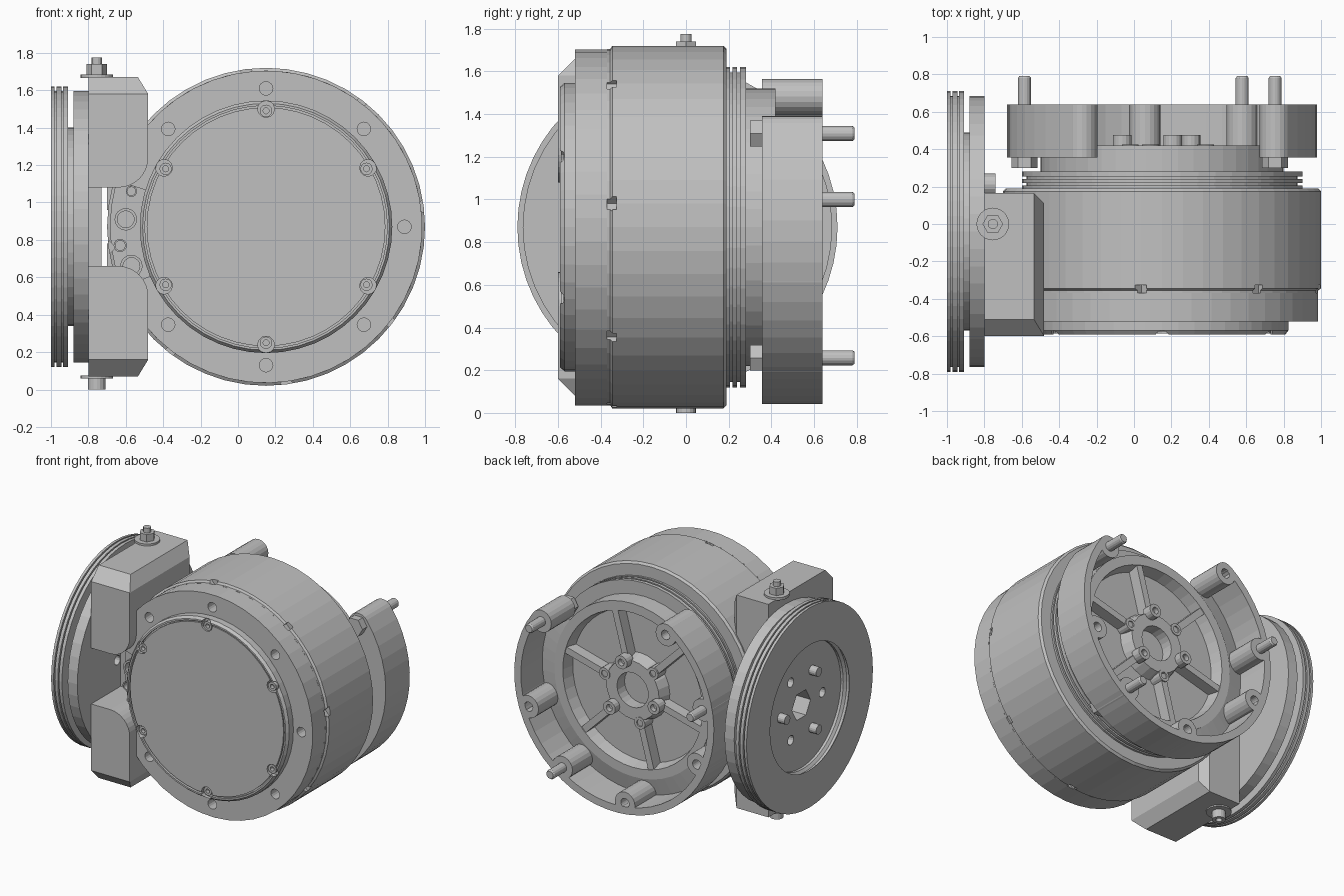
import bpy, bmesh, math
from mathutils import Vector

if "Cube" in bpy.data.objects:
    bpy.data.objects.remove(bpy.data.objects["Cube"])

CX, CZ = 0.15, 0.87          # drum axis (runs along y)
WY = -0.04                   # side wheel axis (runs along x)
metal = bpy.data.materials.new("grey_metal")
metal.diffuse_color = (0.53, 0.53, 0.53, 1)
metal.use_nodes = True
metal.node_tree.nodes["Principled BSDF"].inputs["Base Color"].default_value = metal.diffuse_color


def finish(name, bm):
    bmesh.ops.remove_doubles(bm, verts=bm.verts, dist=1e-5)
    bmesh.ops.recalc_face_normals(bm, faces=bm.faces)
    me = bpy.data.meshes.new(name)
    bm.to_mesh(me)
    bm.free()
    me.materials.append(metal)
    ob = bpy.data.objects.new(name, me)
    bpy.context.collection.objects.link(ob)
    return ob


def lathe(name, prof, axis='y', c=(CX, 0, CZ), n=40, a0=0, a1=360, bm=None):
    """Spin a closed (radius, height) profile round an axis, fully or over an arc."""
    own = bm is None
    bm = bm or bmesh.new()
    full = abs(a1 - a0) >= 360
    rings = []
    for i in range(n if full else n + 1):
        a = math.radians(a0 + (a1 - a0) * i / n)
        ring = []
        for r, h in prof:
            u, v = r * math.cos(a), r * math.sin(a)
            p = {'x': (h, u, v), 'y': (u, h, v), 'z': (u, v, h)}[axis]
            ring.append(bm.verts.new(Vector(p) + Vector(c)))
        rings.append(ring)
    m = len(prof)
    for i in range(n):
        p, q = rings[i], rings[(i + 1) % len(rings)]
        for k in range(m):
            l = (k + 1) % m
            if prof[k][0] == 0 and prof[l][0] == 0:
                continue
            if prof[k][0] == 0:
                bm.faces.new((p[k], p[l], q[l]))
            elif prof[l][0] == 0:
                bm.faces.new((p[k], p[l], q[k]))
            else:
                bm.faces.new((p[k], p[l], q[l], q[k]))
    if not full:
        bm.faces.new(rings[0])
        bm.faces.new(rings[-1])
    return finish(name, bm) if own else None


def rod(r, h0, h1):
    return [(0, h0), (r, h0), (r, h1), (0, h1)]


def tube(ri, ro, h0, h1):
    return [(ri, h0), (ro, h0), (ro, h1), (ri, h1)]


def polar(R, deg, y=0):
    a = math.radians(deg)
    return (CX + R * math.cos(a), y, CZ + R * math.sin(a))


def wheel_pos(R, deg):
    a = math.radians(deg)
    return (0, WY + R * math.cos(a), CZ + R * math.sin(a))


def cut(ob, specs):
    """Subtract a set of rods: (profile, axis, centre, sides)."""
    bm = bmesh.new()
    for prof, axis, c, n in specs:
        lathe("", prof, axis, c, n, bm=bm)
    cutter = finish("cutter", bm)
    cutter.hide_render = True
    mod = ob.modifiers.new("cut", 'BOOLEAN')
    mod.object, mod.operation, mod.solver = cutter, 'DIFFERENCE', 'EXACT'
    bpy.context.view_layer.objects.active = ob
    bpy.ops.object.modifier_apply(modifier=mod.name)
    bpy.data.objects.remove(cutter)


def box(name, lo, hi, rot=0):
    bm = bmesh.new()
    bmesh.ops.create_cube(bm, size=1)
    for v in bm.verts:
        v.co = Vector([l + (h - l) * (t + 0.5) for l, h, t in zip(lo, hi, v.co)])
        x, z, a = v.co.x, v.co.z, math.radians(rot)
        if rot is not None and name == "spoke":
            v.co.x = CX + x * math.cos(a) - z * math.sin(a)
            v.co.z = CZ + x * math.sin(a) + z * math.cos(a)
    return finish(name, bm)


# Drum body with rim notches
drum = lathe("drum_body", [(0, -.37), (.835, -.37), (.835, -.355), (.85, -.345),
                           (.85, .175), (.835, .19), (0, .19)], n=48)
cut(drum, [(rod(.035, -.375, -.325), 'y', polar(.845, 7.5 + 45 * i), 4) for i in range(8)])

# Front flange, open on the bracket side, with bolt holes
flange = lathe("front_flange", tube(.60, .835, -.52, -.369), n=42, a0=-157, a1=163)
cut(flange, [(rod(.036, -.6, -.40), 'y', polar(.74, a), 16)
             for a in (0, 45, 90, 135, 225, 270, 315)])

# Front cover: rim, face disc and screws in notches
rim = lathe("cover_rim", [(0, -.36), (.675, -.36), (.675, -.57), (.66, -.59),
                          (.648, -.59), (.648, -.57), (0, -.57)], n=48)
disc = lathe("cover_disc", rod(.638, -.571, -.585), n=48)
angles = [30 + 60 * i for i in range(6)]
for part in (rim, disc):
    cut(part, [(rod(.045, -.7, -.545), 'y', polar(.63, a), 12) for a in angles])
for a in angles:
    lathe("cover_screw", tube(.016, .033, -.575, -.54), c=polar(.62, a), n=12)

# Port rings seen in the flange opening
for x, z, r in ((-.60, .91, .06), (-.63, .77, .035), (-.57, .66, .06), (-.57, 1.06, .03)):
    lathe("port_ring", tube(r * .75, r, -.42, -.36), c=(x, 0, z), n=16)

# Grooved ring behind the drum
lathe("grooved_ring", [(0, .18), (.75, .18), (.75, .205), (.725, .205), (.725, .218),
                       (.75, .218), (.75, .24), (.725, .24), (.725, .253), (.75, .253),
                       (.75, .28), (0, .28)], n=48)

# Rear hub: pocketed disc with spokes and a centre boss
lathe("rear_hub", [(0, .27), (.65, .27), (.65, .42), (.58, .42), (.56, .33), (0, .33)], n=48)
lathe("hub_boss", [(.13, .32), (.25, .32), (.22, .42), (.13, .42)], n=24)
for i in range(6):
    box("spoke", (.2, .32, -.025), (.58, .415, .025), 15 + 60 * i)
for a in (75, 195, 315):
    lathe("hub_screw", tube(.025, .05, .40, .475), c=polar(.22, a), n=16)
    lathe("hub_socket", rod(.026, .40, .44), c=polar(.22, a), n=6)
    lathe("hub_eyelet", tube(.025, .045, .33, .425), c=polar(.24, a + 60), n=16)

# Rear housing: open arc wall, sloping floor and bolt lugs
lathe("housing_wall", tube(.775, .83, .355, .64), n=40, a0=-235, a1=36)
lathe("housing_floor", [(.63, .355), (.80, .355), (.80, .38), (.63, .42)],
      n=40, a0=-235, a1=36)
bolted = (36, -55, 170)
for a in (36, -18, -55, -97, -157, 170, 125):
    inner = 0 if a in bolted else .035
    prof = rod(.083, .355, .64) if a in bolted else tube(inner, .083, .355, .64)
    lathe("housing_lug", prof, c=polar(.747, a), n=20)
    if a in bolted:
        lathe("stud", [(0, .6), (.035, .6), (.035, .78), (.028, .79), (0, .79)],
              c=polar(.747, a), n=16)
        lathe("stud_head", rod(.07, .30, .356), c=polar(.747, a), n=6)
    else:
        lathe("lug_hole_floor", rod(.04, .36, .50), c=polar(.747, a), n=12)

# Side wheel: grooved rim, backing plate and mounting disc
lathe("wheel_rim", [(.47, -1), (.75, -1), (.75, -.98), (.725, -.98), (.725, -.97),
                    (.75, -.97), (.75, -.945), (.725, -.945), (.725, -.935), (.75, -.935),
                    (.75, -.91), (.47, -.91), (.47, -.95), (.49, -.965), (.49, -.985)],
      'x', (0, WY, CZ), 56)
plate = lathe("wheel_plate", rod(.53, -.93, -.87), 'x', (0, WY, CZ), 48)
mount = lathe("mount_disc", rod(.725, -.88, -.80), 'x', (0, WY, CZ), 48)
for part in (plate, mount):
    cut(part, [(rod(.11, -1.1, -.7), 'x', (0, WY, CZ), 6)] +
        [(rod(.035, -1.1, -.7), 'x', wheel_pos(.25, a), 14) for a in (60, 180, 300)])
for a in (0, 120, 240):
    lathe("wheel_bolt", rod(.035, -.99, -.80), 'x', wheel_pos(.25, a), 16)
    lathe("wheel_bolt_head", rod(.06, -.81, -.74), 'x', wheel_pos(.25, a), 16)

# Bracket arms: rounded profile extruded along y, with chamfered edges
for name, s in (("upper_bracket", 1), ("lower_bracket", -1)):
    pts = [(-.80, .80), (-.80, .21)]
    pts += [(-.64 + .16 * math.sin(t), .37 - .16 * math.cos(t))
            for t in (math.pi / 16 * i for i in range(9))]
    pts += [(-.48, .71), (-.535, .80)]
    bm = bmesh.new()
    face = bm.faces.new([bm.verts.new((x, -.60, CZ + s * z)) for x, z in pts])
    ext = bmesh.ops.extrude_face_region(bm, geom=[face])
    for v in ext['geom']:
        if isinstance(v, bmesh.types.BMVert):
            v.co.y = .165
    for co, no in (((0, -.60, CZ + s * .71), (0, -1, s)),
                   ((-.48, .11, 0), (1, 1, 0))):
        bmesh.ops.bisect_plane(bm, geom=bm.verts[:] + bm.edges[:] + bm.faces[:],
                               plane_co=co, plane_no=no, clear_outer=True)
        bmesh.ops.holes_fill(bm, edges=[e for e in bm.edges if e.is_boundary])
    finish(name, bm)
box("bracket_web", (-.80, -.25, .62), (-.73, .15, 1.12))
for z in (.62, 1.12):
    box("bracket_bridge", (-.70, -.30, z - .16), (-.40, .15, z + .16))

# Vertical bracket bolt: washers, nut, stud and lower head
pin = (-.755, 0, 0)
lathe("top_washer", rod(.087, 1.665, 1.685), 'z', pin, 24)
lathe("top_nut", rod(.055, 1.68, 1.74), 'z', pin, 6)
lathe("top_stud", rod(.027, 1.70, 1.775), 'z', pin, 14)
lathe("bottom_washer", rod(.087, .06, .075), 'z', pin, 24)
lathe("bottom_head", tube(.022, .047, 0, .065), 'z', pin, 16)
